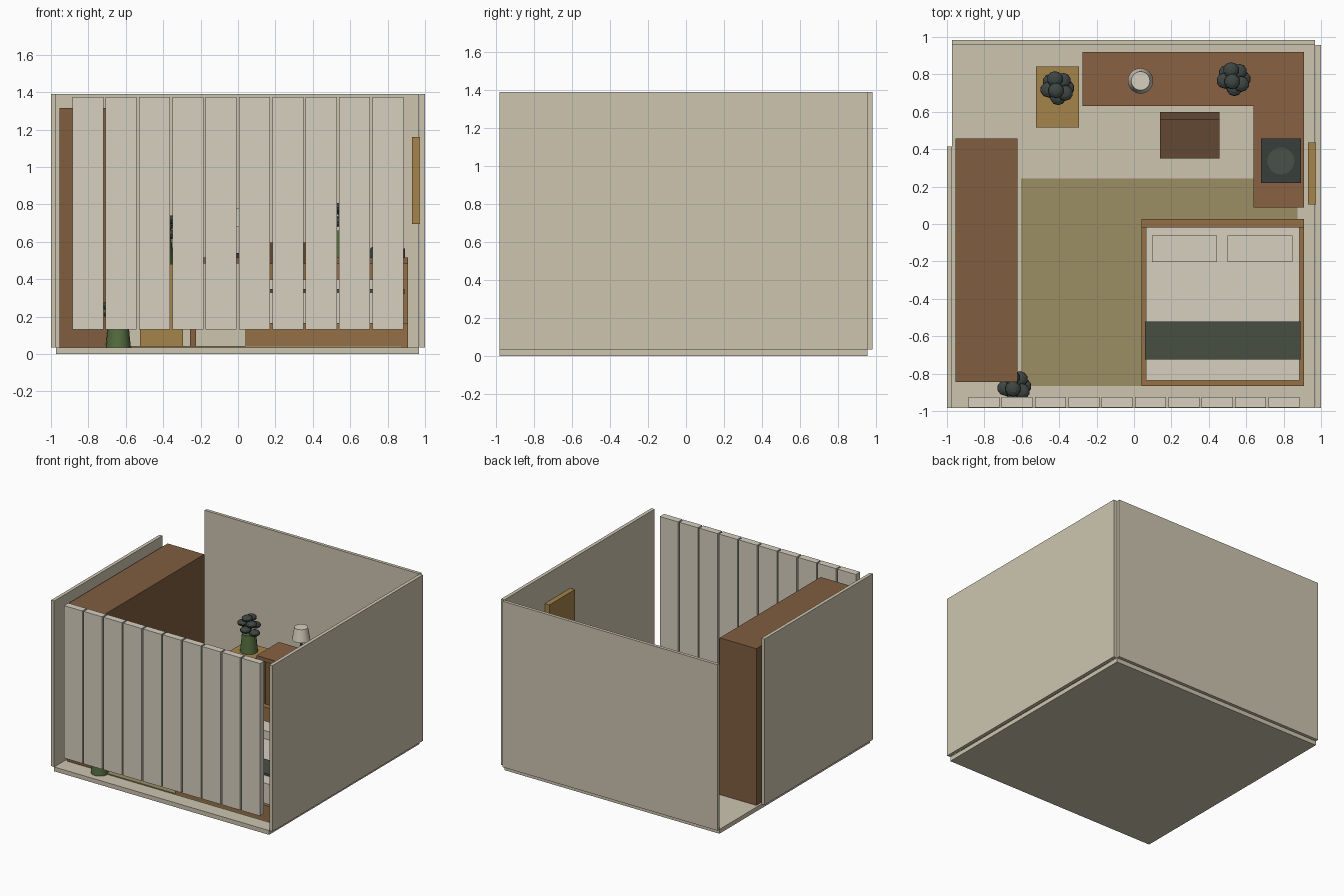
import bpy, bmesh, math
from mathutils import Matrix

if "Cube" in bpy.data.objects:
    bpy.data.objects.remove(bpy.data.objects["Cube"])


def mat(name, r, g, b):
    m = bpy.data.materials.new(name)
    lin = [((c / 255 + 0.055) / 1.055) ** 2.4 for c in (r, g, b)]
    m.diffuse_color = (*lin, 1)
    m.use_nodes = True
    m.node_tree.nodes["Principled BSDF"].inputs["Base Color"].default_value = m.diffuse_color
    return m


WALL = mat("plaster", 205, 197, 176)
WHITE = mat("linen", 215, 208, 192)
BROWN = mat("walnut", 128, 94, 64)
DESK = mat("desk_wood", 136, 98, 68)
OAK = mat("oak", 150, 112, 70)
TAN = mat("light_oak", 165, 132, 74)
DARKWOOD = mat("dark_wood", 98, 72, 52)
RUG = mat("rug_olive", 155, 143, 100)
SLATE = mat("slate", 72, 78, 68)
BLACK = mat("charcoal", 56, 62, 58)
DISC = mat("disc_grey", 72, 80, 72)
LEAF = mat("leaf", 62, 70, 66)
POT = mat("pot_green", 84, 108, 62)
F = 0.035  # floor level


def finish(name, bm, material):
    me = bpy.data.meshes.new(name)
    bm.to_mesh(me)
    bm.free()
    me.materials.append(material)
    ob = bpy.data.objects.new(name, me)
    bpy.context.collection.objects.link(ob)
    return ob


def box(name, x, y, z, material):
    """Box from (min, max) pairs."""
    bm = bmesh.new()
    size = Matrix.Diagonal((x[1] - x[0], y[1] - y[0], z[1] - z[0], 1))
    mid = Matrix.Translation([(a + b) / 2 for a, b in (x, y, z)])
    bmesh.ops.create_cube(bm, size=1, matrix=mid @ size)
    return finish(name, bm, material)


def cone(name, x, y, z, r0, r1, material, sides=24):
    bm = bmesh.new()
    bmesh.ops.create_cone(bm, cap_ends=True, segments=sides, radius1=r0, radius2=r1,
                          depth=z[1] - z[0],
                          matrix=Matrix.Translation((x, y, (z[0] + z[1]) / 2)))
    for f in bm.faces:
        f.smooth = len(f.verts) == 4
    return finish(name, bm, material)


def plant(name, x, y, z):
    """Tapered pot with a spiral of flattened leaf blobs."""
    cone(name + "_pot", x, y, (z, z + 0.145), 0.067, 0.053, POT, 16)
    bm = bmesh.new()
    for i in range(8):
        a = i * 2.4
        r = 0.05 if i < 7 else 0.015
        c = (x + r * math.cos(a), y + r * math.sin(a), z + 0.16 + 0.0155 * i)
        bmesh.ops.create_uvsphere(bm, u_segments=10, v_segments=6, radius=0.042,
                                  matrix=Matrix.Translation(c) @ Matrix.Diagonal((1, 1, 0.6, 1)))
    finish(name + "_leaves", bm, LEAF)


# Room shell
box("floor", (-0.972, 0.969), (-0.983, 0.957), (0, F), WALL)
box("back_wall", (-0.972, 0.969), (0.957, 0.983), (F, 1.39), WALL)
box("right_wall", (0.971, 1.0), (-0.983, 0.957), (F, 1.39), WALL)
box("left_wall", (-1.0, -0.972), (-0.983, 0.415), (F, 1.39), WALL)

# Front blind slats
for i in range(10):
    cx = -0.803 + 0.1783 * i
    box(f"blind_slat_{i + 1}", (cx - 0.083, cx + 0.083), (-0.98, -0.925), (0.13, 1.375), WHITE)

# Wardrobe, rug, picture
box("wardrobe", (-0.955, -0.624), (-0.845, 0.456), (F, 1.315), BROWN)
box("rug", (-0.605, 0.875), (-0.865, 0.242), (F, F + 0.008), RUG)
box("wall_picture", (0.93, 0.971), (0.105, 0.435), (0.695, 1.16), TAN)

# Bed
box("bed_frame", (0.04, 0.91), (-0.865, -0.02), (F, 0.165), OAK)
box("headboard", (0.04, 0.91), (-0.02, 0.028), (F, 0.485), OAK)
box("mattress", (0.065, 0.885), (-0.838, -0.02), (0.165, 0.33), WHITE)
box("blanket", (0.058, 0.89), (-0.725, -0.52), (0.32, 0.347), SLATE)
for side, x0 in (("left", 0.095), ("right", 0.5)):
    box(side + "_pillow", (x0, x0 + 0.348), (-0.203, -0.062), (0.33, 0.397), WHITE)

# L-shaped desk
box("desk_top", (-0.275, 0.91), (0.632, 0.92), (0.483, 0.515), DESK)
box("desk_return_top", (0.64, 0.91), (0.087, 0.632), (0.483, 0.515), DESK)
for i, (x, y) in enumerate([(-0.24, 0.665), (-0.24, 0.885), (0.875, 0.885),
                            (0.875, 0.12), (0.675, 0.12)]):
    box(f"desk_leg_{i + 1}", (x - 0.016, x + 0.016), (y - 0.016, y + 0.016), (F, 0.483), DESK)

# Chair
box("chair_seat", (0.14, 0.456), (0.35, 0.6), (0.27, 0.31), DARKWOOD)
box("chair_back", (0.14, 0.456), (0.556, 0.6), (0.31, 0.597), DARKWOOD)
for i, (x, y) in enumerate([(0.165, 0.375), (0.431, 0.375), (0.165, 0.575), (0.431, 0.575)]):
    box(f"chair_leg_{i + 1}", (x - 0.016, x + 0.016), (y - 0.016, y + 0.016), (F, 0.27), DARKWOOD)

# Record player
box("player_body", (0.678, 0.892), (0.22, 0.456), (0.515, 0.565), BLACK)
cone("player_disc", 0.785, 0.337, (0.565, 0.573), 0.072, 0.072, DISC, 32)

# Table lamp
cone("lamp_base", 0.035, 0.765, (0.515, 0.54), 0.05, 0.05, BLACK)
cone("lamp_stem", 0.035, 0.765, (0.54, 0.69), 0.01, 0.01, BLACK, 12)
cone("lamp_shade", 0.035, 0.765, (0.68, 0.78), 0.068, 0.05, WHITE)

# Side cabinet and plants
box("side_cabinet", (-0.525, -0.295), (0.515, 0.842), (F, 0.48), TAN)
plant("cabinet_plant", -0.41, 0.727, 0.48)
plant("desk_plant", 0.532, 0.775, 0.515)
plant("floor_plant", -0.64, -0.868, F)
